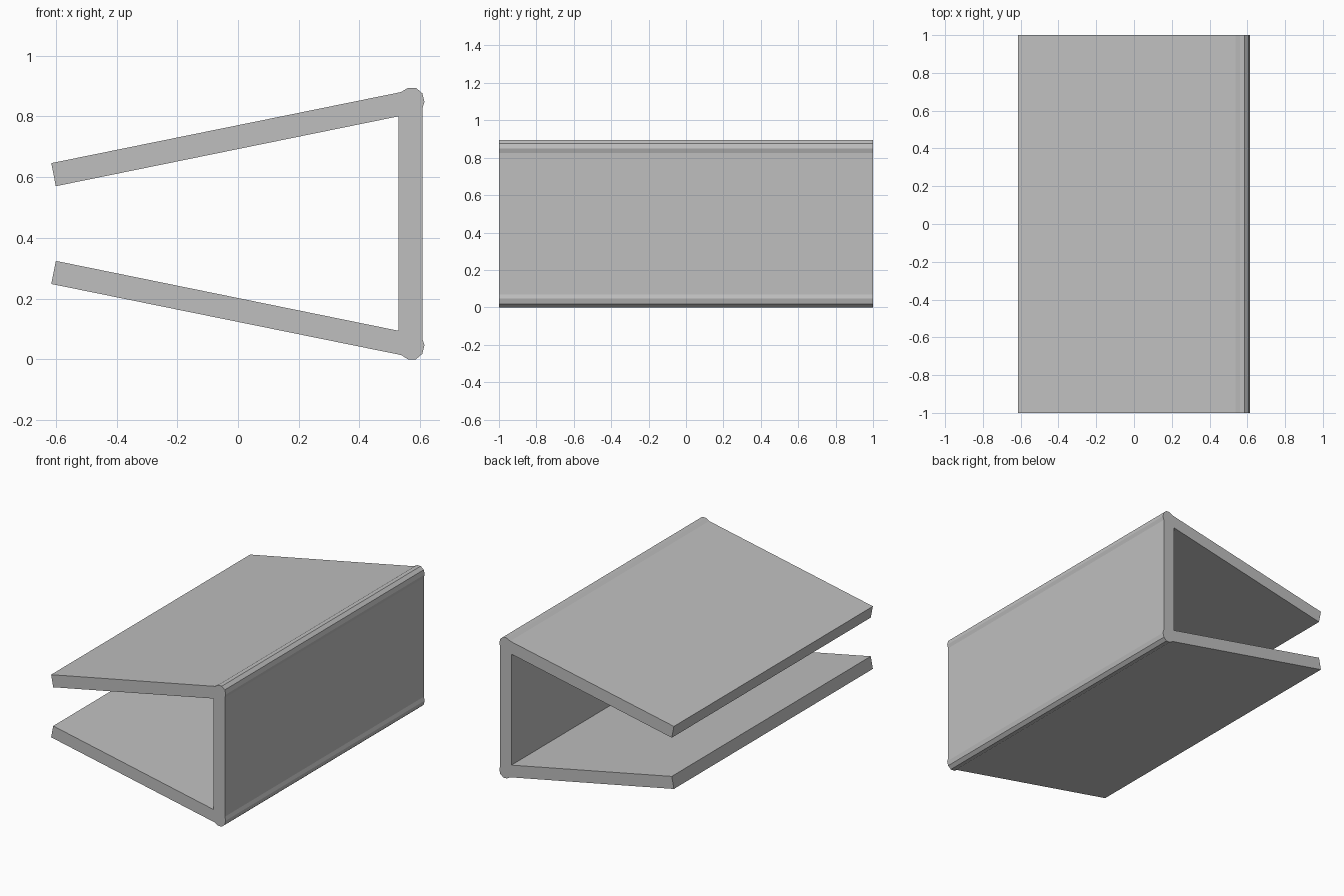
import bpy
import bmesh

if "Cube" in bpy.data.objects:
    bpy.data.objects.remove(bpy.data.objects["Cube"], do_unlink=True)

HEIGHT = 0.894
LENGTH = 2.0

# Plain grey material
grey = bpy.data.materials.new("plain grey")
grey.use_nodes = True
colour = (0.52, 0.52, 0.52, 1)
grey.diffuse_color = colour
grey.node_tree.nodes["Principled BSDF"].inputs["Base Color"].default_value = colour

# Upper half of the cross-section: inner corner, open tip, faceted bead, outer wall
upper = [(0.528, 0.80), (-0.60, 0.57), (-0.615, 0.646), (0.537, 0.88),
         (0.56, 0.894), (0.586, 0.894), (0.607, 0.876), (0.614, 0.848),
         (0.607, 0.825)]
lower = [(x, HEIGHT - z) for x, z in reversed(upper)]

# Channel: the closed section extruded along its length
bm = bmesh.new()
section = bm.faces.new([bm.verts.new((x, -LENGTH / 2, z)) for x, z in upper + lower])
result = bmesh.ops.extrude_face_region(bm, geom=[section], use_keep_orig=True)
moved = [v for v in result["geom"] if isinstance(v, bmesh.types.BMVert)]
bmesh.ops.translate(bm, verts=moved, vec=(0, LENGTH, 0))
bmesh.ops.recalc_face_normals(bm, faces=bm.faces)

mesh = bpy.data.meshes.new("tapered_channel")
bm.to_mesh(mesh)
bm.free()
mesh.materials.append(grey)
channel = bpy.data.objects.new("tapered_channel", mesh)
bpy.context.collection.objects.link(channel)
